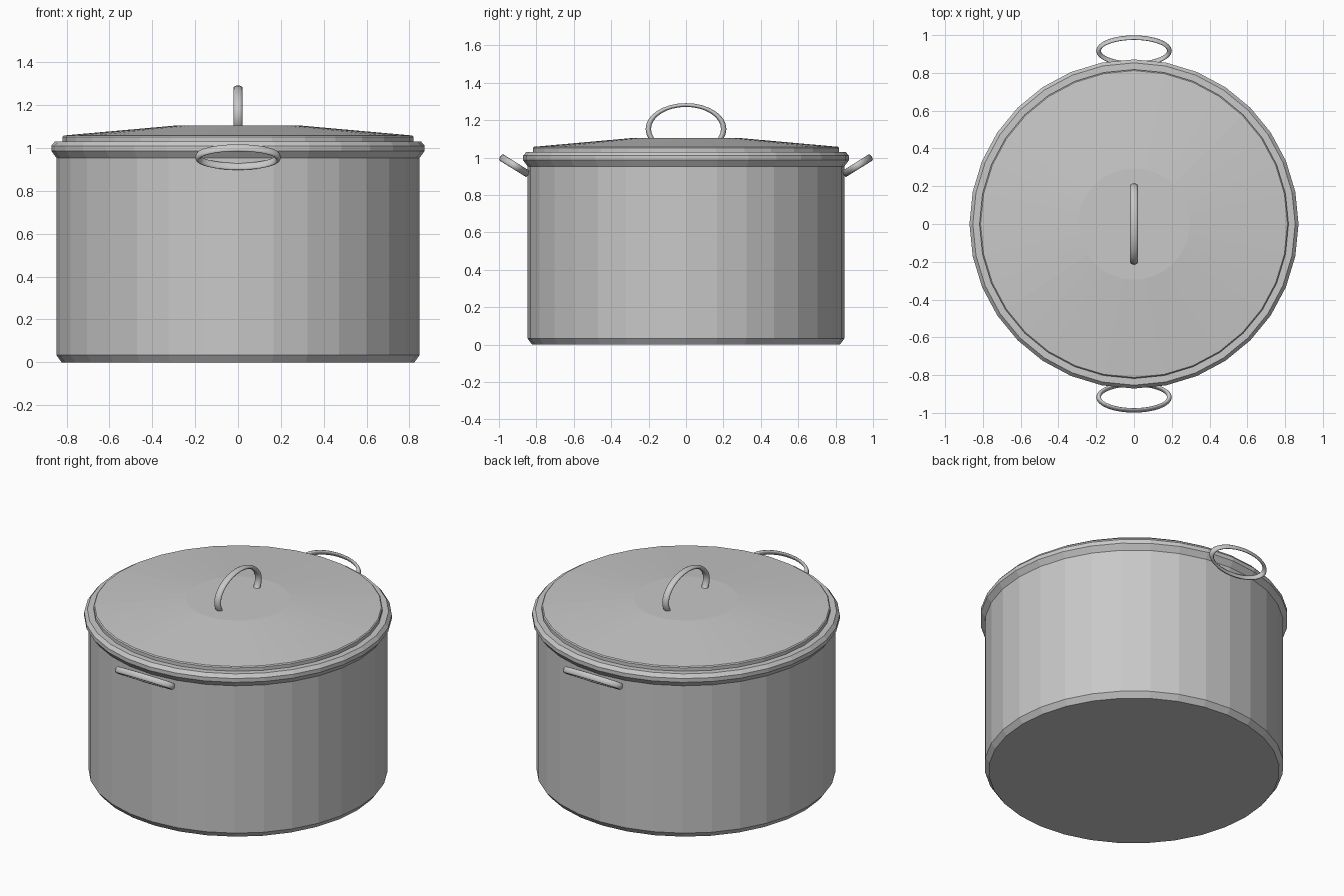
import bpy, bmesh, math
from mathutils import Matrix, Vector

if "Cube" in bpy.data.objects:
    bpy.data.objects.remove(bpy.data.objects["Cube"])

steel = bpy.data.materials.new("brushed_steel")
steel.diffuse_color = (0.58, 0.58, 0.58, 1)
steel.use_nodes = True
steel.node_tree.nodes["Principled BSDF"].inputs["Base Color"].default_value = steel.diffuse_color


def finish(bm, name, smooth=False):
    bmesh.ops.remove_doubles(bm, verts=bm.verts, dist=1e-5)
    bmesh.ops.recalc_face_normals(bm, faces=bm.faces)
    for f in bm.faces:
        f.smooth = smooth
    me = bpy.data.meshes.new(name)
    bm.to_mesh(me)
    bm.free()
    me.materials.append(steel)
    ob = bpy.data.objects.new(name, me)
    bpy.context.collection.objects.link(ob)
    return ob


def lathe(name, profile, sides=32):
    """Closed solid turned around z from (radius, height) pairs."""
    bm = bmesh.new()
    rings = []
    for r, z in profile:
        rings.append([bm.verts.new((r * math.cos(2 * math.pi * i / sides),
                                    r * math.sin(2 * math.pi * i / sides), z))
                      for i in range(sides)])
    for a, b in zip(rings, rings[1:]):
        for i in range(sides):
            j = (i + 1) % sides
            bm.faces.new((a[i], a[j], b[j], b[i]))
    bm.faces.new(rings[0][::-1])
    bm.faces.new(rings[-1])
    return finish(bm, name)


def oval_ring(name, centre, u, v, su, sv, tu, tv, tn, seg=32, sides=12):
    """Oval ring in the u-v plane; su, sv are outer half sizes, t* tube half sizes."""
    u, v, c = Vector(u).normalized(), Vector(v).normalized(), Vector(centre)
    n = u.cross(v)
    bm = bmesh.new()
    rings = []
    for i in range(seg):
        a = 2 * math.pi * i / seg
        ring = []
        for k in range(sides):
            b = 2 * math.pi * k / sides
            p = (c + u * math.cos(a) * (su - tu + tu * math.cos(b))
                 + v * math.sin(a) * (sv - tv + tv * math.cos(b))
                 + n * tn * math.sin(b))
            ring.append(bm.verts.new(p))
        rings.append(ring)
    for i in range(seg):
        a, b = rings[i], rings[(i + 1) % seg]
        for k in range(sides):
            m = (k + 1) % sides
            bm.faces.new((a[k], b[k], b[m], a[m]))
    return finish(bm, name, True)


# Pot body with chamfered foot
lathe("pot_body", [(0.823, 0), (0.847, 0.033), (0.847, 0.96)])

# Rolled rim of the lid that overhangs the body
lathe("lid_rim", [(0.846, 0.952), (0.871, 0.986), (0.871, 1.010), (0.853, 1.031)])

# Low conical lid with a flat centre
lathe("lid", [(0.818, 1.02), (0.818, 1.052), (0.812, 1.058), (0.295, 1.104)])

# Lid handle: upright oval, lower part sunk in the lid
oval_ring("lid_handle", (0, 0, 1.153), (0, 1, 0), (0, 0, 1),
          0.216, 0.138, 0.0145, 0.010, 0.021)

# Tilted side handles, front and back
tilt = math.radians(32)
for name, s in (("front_handle", -1), ("back_handle", 1)):
    oval_ring(name, (0, s * 0.917, 0.957), (1, 0, 0),
              (0, s * math.cos(tilt), math.sin(tilt)),
              0.2, 0.09, 0.0125, 0.008, 0.019)
